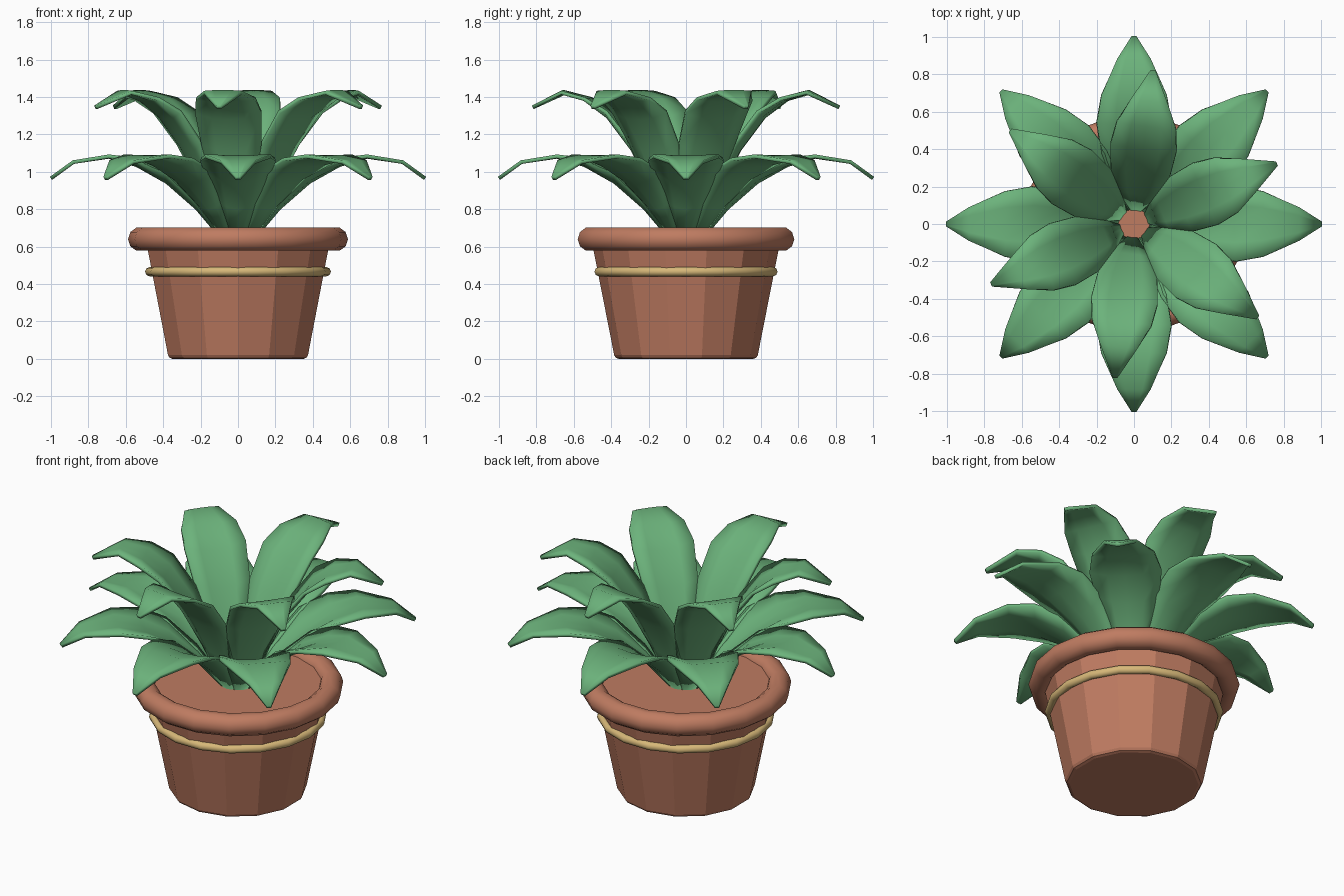
import bpy, bmesh, math
from mathutils import Matrix, Vector

if "Cube" in bpy.data.objects:
    bpy.data.objects.remove(bpy.data.objects["Cube"])


def material(name, rgb):
    m = bpy.data.materials.new(name)
    m.use_nodes = True
    m.diffuse_color = (*rgb, 1)
    m.node_tree.nodes["Principled BSDF"].inputs["Base Color"].default_value = (*rgb, 1)
    return m


TERRACOTTA = material("terracotta", (0.52, 0.2, 0.12))
GOLD = material("gold", (0.68, 0.48, 0.19))
GREEN = material("leaf green", (0.15, 0.45, 0.2))


def finish(ob, name, mat, angle=None):
    ob.name = name
    ob.data.materials.append(mat)
    if angle:
        bpy.ops.object.select_all(action="DESELECT")
        ob.select_set(True)
        bpy.context.view_layer.objects.active = ob
        bpy.ops.object.shade_smooth_by_angle(angle=math.radians(angle))


def ring(name, radius, thickness, z, mat, minor):
    bpy.ops.mesh.primitive_torus_add(location=(0, 0, z), major_radius=radius,
                                     minor_radius=thickness,
                                     major_segments=18, minor_segments=minor)
    finish(bpy.context.object, name, mat, 60)


# Tapered faceted pot; its closed top is the surface inside the rim
POT_TOP = 0.66
bpy.ops.mesh.primitive_cone_add(vertices=14, radius1=0.38, radius2=0.51,
                                depth=POT_TOP, location=(0, 0, POT_TOP / 2))
pot = bpy.context.object
finish(pot, "pot", TERRACOTTA)
bevel = pot.modifiers.new("soft_edges", "BEVEL")
bevel.width = 0.02
bevel.segments = 2
bevel.limit_method = "ANGLE"
bevel.angle_limit = math.radians(40)

# Rolled rim and decorative band
ring("rim", 0.523, 0.065, 0.64, TERRACOTTA, 10)
ring("band", 0.472, 0.025, 0.466, GOLD, 8)


# Cupped leaf: rows of (distance out, height, half width, edge lift)
def leaf(name, rows, angle):
    bm = bmesh.new()
    spin = Matrix.Rotation(angle, 4, "Z")
    grid = []
    for out, z, width, lift in rows:
        grid.append([bm.verts.new(spin @ Vector((out, width * u, z + lift * u * u)))
                     for u in (-1, -0.5, 0, 0.5, 1)])
    for a, b in zip(grid, grid[1:]):
        for i in range(4):
            bm.faces.new((a[i], b[i], b[i + 1], a[i + 1]))
    me = bpy.data.meshes.new(name)
    bm.to_mesh(me)
    bm.free()
    ob = bpy.data.objects.new(name, me)
    bpy.context.collection.objects.link(ob)
    finish(ob, name, GREEN, 45)
    solid = ob.modifiers.new("thickness", "SOLIDIFY")
    solid.thickness = 0.02
    solid.offset = 0


OUTER = [(0.08, 0.64, 0.04, 0.02), (0.22, 0.805, 0.115, 0.05), (0.38, 0.945, 0.175, 0.06),
         (0.54, 1.035, 0.2, 0.03), (0.69, 1.08, 0.175, 0.003), (0.88, 1.052, 0.09, 0),
         (1.0, 0.965, 0.012, 0)]
INNER = [(0.08, 0.65, 0.03, 0.01), (0.17, 0.89, 0.11, 0.03), (0.28, 1.11, 0.16, 0.04),
         (0.41, 1.285, 0.178, 0.035), (0.53, 1.385, 0.16, 0.005), (0.66, 1.428, 0.1, -0.005),
         (0.825, 1.345, 0.012, 0)]

for i in range(8):
    leaf(f"outer_leaf_{i + 1}", OUTER, i * math.tau / 8)
for i in range(6):
    leaf(f"inner_leaf_{i + 1}", INNER, 0.4 + i * math.tau / 6)
